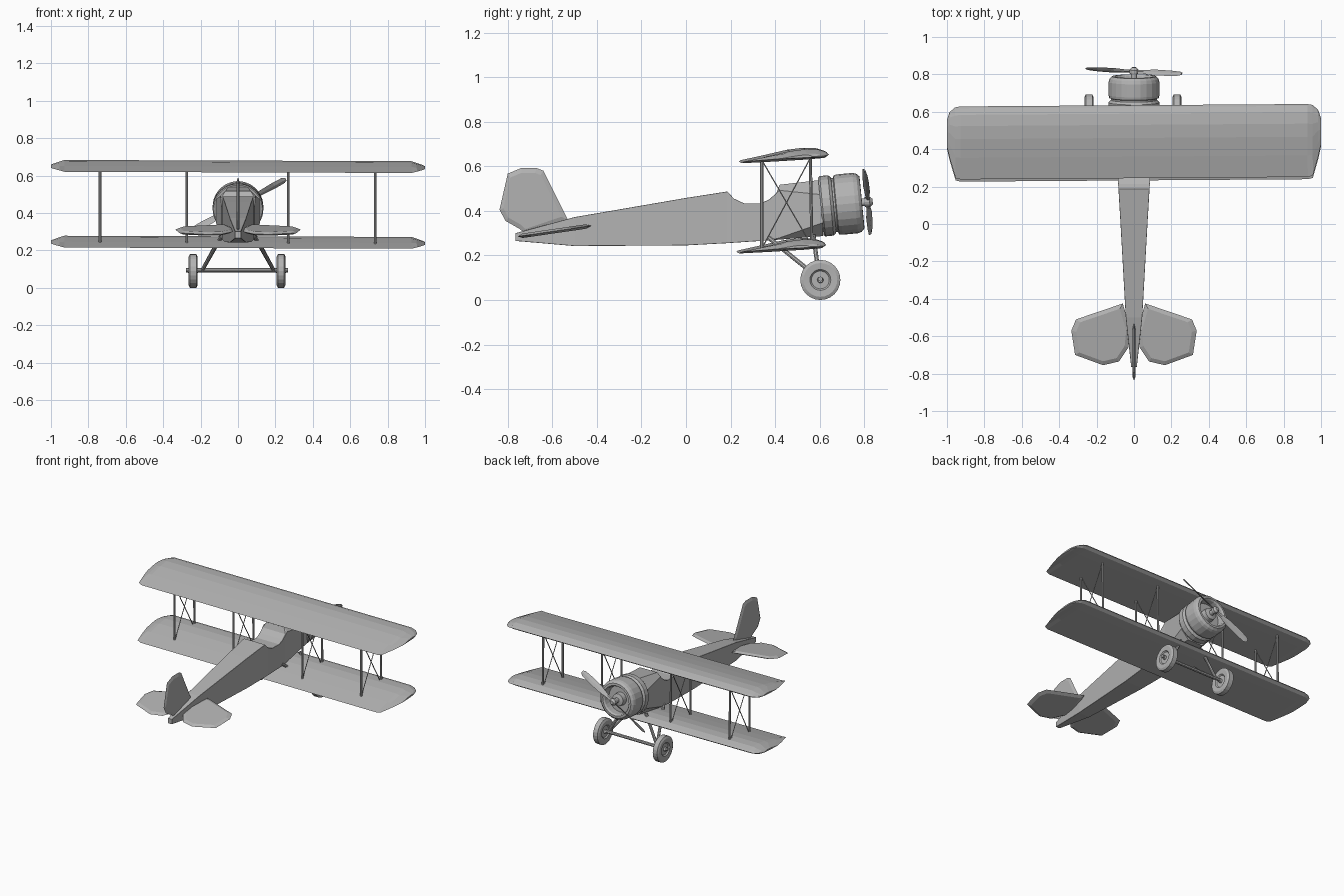
import bpy, bmesh
from math import radians, sin, cos, tau
from mathutils import Matrix, Vector

cube = bpy.data.objects.get("Cube")
if cube:
    bpy.data.objects.remove(cube, do_unlink=True)

grey = bpy.data.materials.new("plain grey")
grey.use_nodes = True
grey.diffuse_color = (0.45, 0.45, 0.45, 1)
bsdf = next(n for n in grey.node_tree.nodes if n.type == 'BSDF_PRINCIPLED')
bsdf.inputs["Base Color"].default_value = grey.diffuse_color


def finish(name, bm, matrix=None):
    bmesh.ops.recalc_face_normals(bm, faces=bm.faces)
    mesh = bpy.data.meshes.new(name)
    bm.to_mesh(mesh)
    bm.free()
    mesh.materials.append(grey)
    obj = bpy.data.objects.new(name, mesh)
    bpy.context.collection.objects.link(obj)
    if matrix:
        obj.matrix_world = matrix
    return obj


def loft(name, rings, matrix=None):
    """Skin a row of equal rings and cap both ends."""
    bm = bmesh.new()
    rows = [[bm.verts.new(p) for p in ring] for ring in rings]
    n = len(rows[0])
    for a, b in zip(rows, rows[1:]):
        for i in range(n):
            j = (i + 1) % n
            bm.faces.new((a[i], a[j], b[j], b[i]))
    bm.faces.new(rows[0])
    bm.faces.new(rows[-1])
    return finish(name, bm, matrix)


def lathe(name, profile, matrix, sides=24):
    """Turn (radius, height) pairs around local z."""
    return loft(name, [[(r * cos(tau * i / sides), r * sin(tau * i / sides), s)
                        for i in range(sides)] for r, s in profile], matrix)


def rod(name, a, b, radius, sides=8):
    a, b = Vector(a), Vector(b)
    turn = (b - a).to_track_quat('Z', 'Y').to_matrix().to_4x4()
    return lathe(name, [(radius, 0), (radius, (b - a).length)],
                 Matrix.Translation(a) @ turn, sides)


def lens_plate(name, outline, to_world, half, inset):
    """Thin surface with a knife edge and a flat middle."""
    mid = sum((Vector(p) for p in outline), Vector((0, 0))) / len(outline)
    inner = [mid + (Vector(p) - mid) * inset for p in outline]
    return loft(name, [[to_world(u, v, -half) for u, v in inner],
                       [to_world(u, v, 0) for u, v in outline],
                       [to_world(u, v, half) for u, v in inner]])


# Fuselage: y, bottom, top, half width, top chamfer, bottom chamfer
stations = [
    (-0.765, 0.265, 0.300, 0.015, 0.001, 0.001),
    (-0.50, 0.242, 0.372, 0.044, 0.001, 0.001),
    (0.0, 0.245, 0.458, 0.072, 0.001, 0.001),
    (0.186, 0.255, 0.487, 0.083, 0.001, 0.001),
    (0.215, 0.257, 0.455, 0.085, 0.001, 0.001),
    (0.26, 0.26, 0.434, 0.087, 0.001, 0.001),
    (0.335, 0.265, 0.434, 0.09, 0.001, 0.001),
    (0.375, 0.268, 0.452, 0.091, 0.001, 0.002),
    (0.405, 0.27, 0.480, 0.092, 0.002, 0.005),
    (0.42, 0.271, 0.517, 0.093, 0.025, 0.008),
    (0.615, 0.287, 0.540, 0.118, 0.068, 0.06),
]
rings = []
for y, zb, zt, w, c, d in stations:
    half = [(w - d, zb), (w, zb + d), (w, zt - c), (w - c, zt)]
    rings.append([(x, y, z) for x, z in half] + [(-x, y, z) for x, z in half[::-1]])
loft("fuselage", rings)

# Wings: closed airfoil section (y, z) and span stations (x, rear, front, thickness)
airfoil = [(0.245, 0.617), (0.36, 0.648), (0.46, 0.671), (0.53, 0.680), (0.59, 0.678),
           (0.625, 0.667), (0.635, 0.655), (0.615, 0.641), (0.54, 0.634), (0.38, 0.624)]
tips = [(0.928, 0.245, 0.635, 1), (0.955, 0.252, 0.63, 0.75),
        (0.985, 0.355, 0.605, 0.45), (1.0, 0.42, 0.56, 0.25)]
span = [(-x, a, b, k) for x, a, b, k in tips[::-1]] + tips


def wing(name, dy, dz):
    rings = []
    for x, rear, front, k in span:
        rings.append([(x, rear + (y - 0.245) / 0.39 * (front - rear) - 0.44,
                       (z - 0.645) * k) for y, z in airfoil])
    place = (Matrix.Translation((0, 0.44 + dy, 0.645 + dz))
             @ Matrix.Rotation(radians(0.4), 4, 'Z') @ Matrix.Rotation(radians(0.2), 4, 'Y'))
    loft(name, rings, place)


wing("upper_wing", 0, 0)
wing("lower_wing", -0.012, -0.405)

# Struts and crossed bracing wires between the wings
for label, x in (("right_outer", -0.738), ("right_inner", -0.273),
                 ("left_inner", 0.269), ("left_outer", 0.733)):
    rod(label + "_rear_strut", (x, 0.34, 0.235), (x, 0.34, 0.63), 0.007)
    rod(label + "_front_strut", (x, 0.565, 0.24), (x, 0.558, 0.645), 0.007)
    rod(label + "_wire_a", (x, 0.345, 0.24), (x, 0.557, 0.635), 0.003, 6)
    rod(label + "_wire_b", (x, 0.345, 0.62), (x, 0.56, 0.25), 0.003, 6)

# Engine cowl, slightly nose-up, with recessed face and hub shaft
nose = Matrix.Translation((0, 0.605, 0.42)) @ Matrix.Rotation(radians(-84.5), 4, 'X')
lathe("engine_cowl", [
    (0.130, 0), (0.136, 0.008), (0.136, 0.045), (0.128, 0.055), (0.122, 0.058),
    (0.122, 0.066), (0.133, 0.070), (0.136, 0.085), (0.136, 0.155), (0.131, 0.172),
    (0.118, 0.185), (0.103, 0.186), (0.095, 0.175), (0.092, 0.13), (0.045, 0.13),
    (0.042, 0.165), (0.017, 0.172), (0.017, 0.205)], nose)
lathe("propeller_hub", [(0.022, 0.198), (0.024, 0.204), (0.024, 0.22), (0.012, 0.234)],
      nose, 12)

# Twisted propeller blades: distance, half width, pitch
blade = [(0.01, 0.009, 60), (0.06, 0.012, 52), (0.12, 0.020, 45),
         (0.22, 0.022, 35), (0.275, 0.019, 30), (0.292, 0.010, 30)]
for label, turn in (("left", -29), ("right", 151)):
    rings = []
    for x, w, pitch in blade:
        c, s = cos(radians(pitch)), sin(radians(pitch))
        rings.append([(x, u * c - v * s, u * s + v * c)
                      for u, v in ((-w, 0), (0, 0.004), (w, 0), (0, -0.004))])
    loft(label + "_propeller_blade", rings, nose @ Matrix.Translation((0, 0, 0.212))
         @ Matrix.Rotation(radians(turn), 4, 'Z'))

# Tailplane halves and rudder
tail = [(0.06, -0.425), (0.31, -0.51), (0.335, -0.57), (0.315, -0.70),
        (0.165, -0.755), (0.08, -0.735), (0.03, -0.66), (0.02, -0.56)]
for label, side in (("left", 1), ("right", -1)):
    lens_plate(label + "_tailplane", tail,
               lambda u, v, t: (side * u, v, 0.283 + 0.145 * (v + 0.77) + t), 0.010, 0.85)
rudder = [(-0.53, 0.36), (-0.64, 0.58), (-0.67, 0.592), (-0.74, 0.592), (-0.80, 0.567),
          (-0.837, 0.405), (-0.81, 0.355), (-0.745, 0.318), (-0.72, 0.295)]
lens_plate("rudder", rudder, lambda u, v, t: (t, u, v), 0.007, 0.85)

# Landing gear: axle, legs and wheels
rod("axle", (-0.278, 0.603, 0.094), (0.268, 0.603, 0.094), 0.011)
tyre = [(0.012, -0.026), (0.014, -0.014), (0.040, -0.014), (0.047, -0.022),
        (0.076, -0.024), (0.090, -0.017)]
tyre += [(r, -s) for r, s in tyre[::-1]]
for label, side in (("left", 1), ("right", -1)):
    foot = (side * 0.19, 0.598, 0.096)
    rod(label + "_rear_leg", (side * 0.085, 0.37, 0.28), foot, 0.010)
    rod(label + "_front_leg", (side * 0.085, 0.572, 0.29), foot, 0.010)
    lathe(label + "_wheel", tyre, Matrix.Translation((side * 0.235 - 0.005, 0.603, 0.090))
          @ Matrix.Rotation(radians(90), 4, 'Y'))
